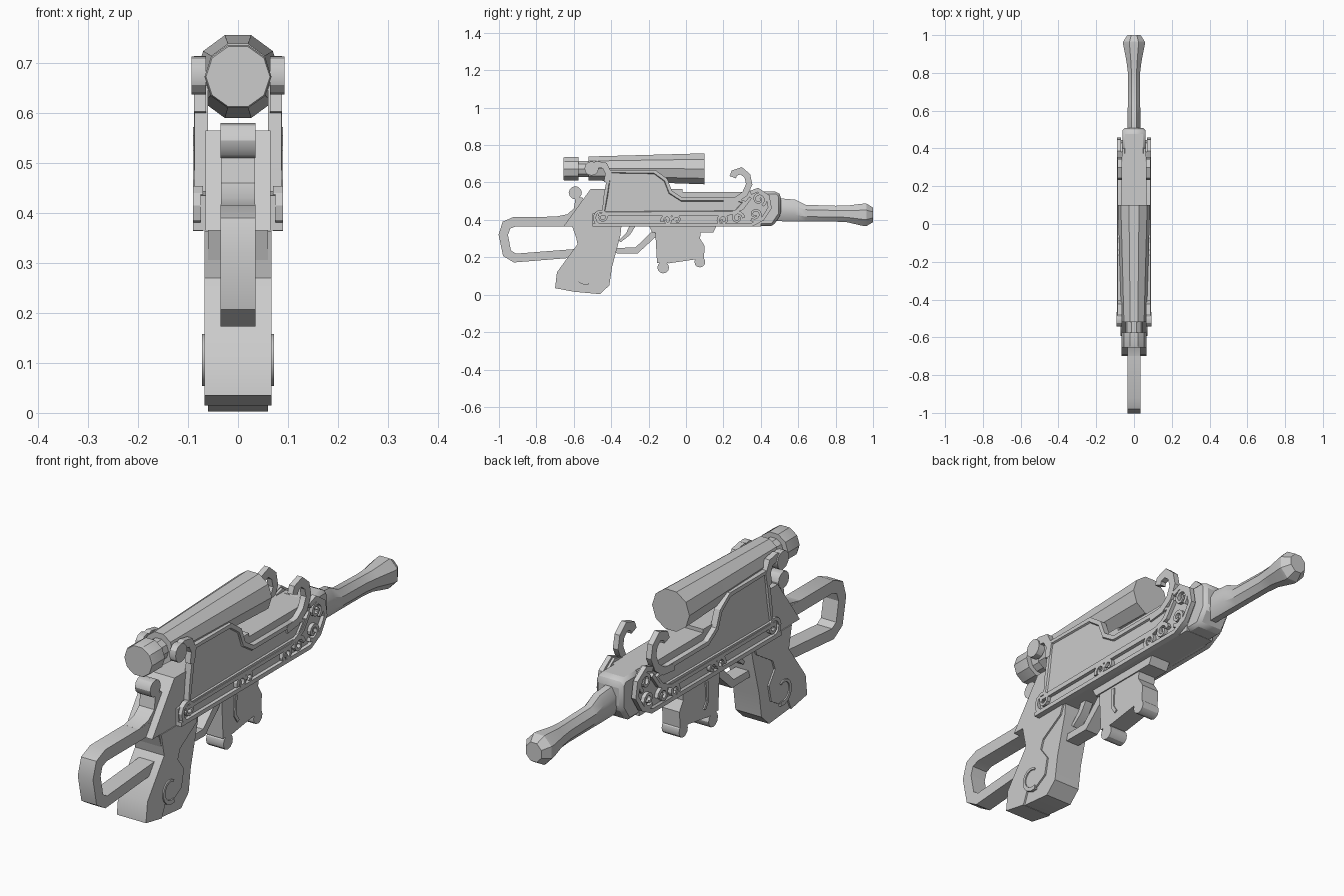
import bpy, bmesh, math
from mathutils import Vector

old = bpy.data.objects.get("Cube")
if old:
    bpy.data.objects.remove(old, do_unlink=True)

grey = bpy.data.materials.new("plain_grey")
grey.use_nodes = True
grey.diffuse_color = (0.6, 0.6, 0.6, 1)
grey.node_tree.nodes["Principled BSDF"].inputs["Base Color"].default_value = (0.6, 0.6, 0.6, 1)
parts = []


def finish(name, bm, mirror=False, bevel=0):
    bmesh.ops.recalc_face_normals(bm, faces=bm.faces)
    mesh = bpy.data.meshes.new(name)
    bm.to_mesh(mesh)
    bm.free()
    mesh.materials.append(grey)
    ob = bpy.data.objects.new(name, mesh)
    bpy.context.collection.objects.link(ob)
    if mirror:
        ob.modifiers.new("Mirror", "MIRROR")
    if bevel:
        mod = ob.modifiers.new("Bevel", "BEVEL")
        mod.width, mod.segments = bevel, 1
    parts.append(ob)
    return ob


def thicken(bm, x0, x1):
    """Extrude flat faces at x0 over to x1."""
    new = bmesh.ops.extrude_face_region(bm, geom=bm.faces[:], use_keep_orig=True)["geom"]
    verts = [g for g in new if isinstance(g, bmesh.types.BMVert)]
    bmesh.ops.translate(bm, verts=verts, vec=(x1 - x0, 0, 0))


def prism(name, outline, x0, x1, mirror=False, bevel=0, rim=0, depth=0):
    """Side outline (y, z) extruded across x, with an optional sunk panel."""
    bm = bmesh.new()
    bm.faces.new([bm.verts.new((x0, y, z)) for y, z in outline])
    thicken(bm, x0, x1)
    bmesh.ops.recalc_face_normals(bm, faces=bm.faces)
    if rim:
        outer = [f for f in bm.faces if f.normal.x > 0.9]
        inner = bmesh.ops.inset_region(bm, faces=outer, thickness=rim)
        bmesh.ops.inset_region(bm, faces=outer, thickness=0.004, depth=-depth)
    return finish(name, bm, mirror, bevel)


def ribbon(name, path, w0, w1, x0, x1, mirror=False):
    """Band of tapering width along a side path, extruded across x."""
    bm = bmesh.new()
    pts = [Vector(p) for p in path]
    rows = []
    for i, p in enumerate(pts):
        a = (p - pts[i - 1]).normalized() if i else (pts[1] - p).normalized()
        b = (pts[i + 1] - p).normalized() if i < len(pts) - 1 else a
        t = (a + b).normalized()
        w = (w0 + (w1 - w0) * i / (len(pts) - 1)) / 2 / max(t.dot(a), 0.6)
        n = Vector((-t.y, t.x)) * w
        rows.append([bm.verts.new((x0, *(p + s * n))) for s in (1, -1)])
    for r, q in zip(rows, rows[1:]):
        bm.faces.new((r[0], r[1], q[1], q[0]))
    thicken(bm, x0, x1)
    return finish(name, bm, mirror)


def lathe(name, rings, sides):
    """Loft of rings (y, centre z, x radius, z radius) along y."""
    bm = bmesh.new()
    loops = []
    for y, z, rx, rz in rings:
        angles = [math.tau * (i + 0.5) / sides for i in range(sides)]
        loops.append([bm.verts.new((rx * math.sin(a), y, z + rz * math.cos(a))) for a in angles])
    for a, b in zip(loops, loops[1:]):
        for i in range(sides):
            j = (i + 1) % sides
            bm.faces.new((a[i], a[j], b[j], b[i]))
    bm.faces.new(loops[0])
    bm.faces.new(loops[-1])
    return finish(name, bm)


def arc(cy, cz, r0, r1, start, turn, n=14):
    """Spiral points; angles in degrees."""
    out = []
    for i in range(n + 1):
        a, r = math.radians(start + turn * i / n), r0 + (r1 - r0) * i / n
        out.append((cy + r * math.cos(a), cz + r * math.sin(a)))
    return out


def disc(name, cy, cz, r, x0, x1, mirror=False):
    return prism(name, arc(cy, cz, r, r, 0, 330, 11), x0, x1, mirror)


# Receiver and front block
prism("receiver", [(-.655, .365), (-.51, .565), (-.02, .565), (-.02, .55), (.4, .55), (.4, .365)], -.065, .065)
prism("front_block", [(.36, .366), (.36, .551), (.49, .551), (.508, .53), (.508, .43), (.465, .366)],
      -.062, .062, bevel=.015)

# Barrel with flared muzzle
lathe("barrel", [(.48, .455, .037, .067), (.585, .45, .037, .063), (.64, .436, .035, .048),
                 (.8, .433, .035, .046), (.86, .432, .043, .048), (.95, .427, .062, .065),
                 (.965, .427, .062, .065), (1, .427, .038, .042)], 8)

# Scope
lathe("scope_tube", [(-.52, .675, .066, .067), (-.45, .675, .068, .069), (.1, .673, .086, .087)], 10)
lathe("scope_neck", [(-.6, .673, .045, .045), (-.5, .673, .045, .045)], 10)
lathe("scope_eyepiece", [(-.655, .673, .064, .063), (-.648, .673, .067, .066), (-.575, .673, .067, .066)], 10)

# Skeleton stock
ribbon("stock_loop", [(-.56, .224), (-.915, .196), (-.957, .222), (-.977, .32), (-.96, .372),
                      (-.915, .391), (-.62, .391)], .045, .052, -.035, .035)
prism("stock_riser", [(-.69, .366), (-.7, .417), (-.635, .43), (-.6, .46), (-.59, .52), (-.555, .52),
                      (-.5, .45), (-.5, .366)], -.0345, .0345)
disc("stock_knob", -.592, .545, .035, -.035, .035)

# Grip: slim front part, wider rear panel and its curl
prism("grip", [(-.61, .37), (-.575, .27), (-.68, .12), (-.685, .04), (-.59, .015), (-.46, .003), (-.41, .05),
               (-.395, .15), (-.35, .32), (-.345, .37)], -.06, .06)
prism("grip_rear_panel", [(-.6, .364), (-.355, .364), (-.37, .325), (-.475, .26), (-.49, .22), (-.45, .165),
                          (-.465, .095), (-.525, .06), (-.57, .075), (-.595, .015), (-.7, .035),
                          (-.69, .12), (-.58, .27)], -.067, .067)
ribbon("grip_curl", arc(-.54, .115, .055, .035, -70, -230, 10), .018, .008, .06, .072, True)

# Trigger and guard
ribbon("trigger", [(-.285, .37), (-.31, .325), (-.355, .285)], .03, .014, -.018, .018)
ribbon("trigger_guard", [(-.4, .236), (-.265, .236), (-.165, .33)], .028, .035, -.03, .03)

# Foregrip
prism("foregrip_mount", [(-.2, .37), (-.18, .332), (.145, .332), (.165, .37)], -.045, .045)
prism("foregrip", [(-.165, .35), (-.155, .17), (-.09, .168), (.045, .188), (.095, .185), (.1, .26),
                   (.075, .3), (.08, .35)], -.04, .04)
disc("foregrip_rear_curl", -.122, .145, .031, -.04, .04)
disc("foregrip_front_curl", .074, .175, .029, -.04, .04)
ribbon("foregrip_rib", [(-.075, .32), (-.08, .24), (-.06, .21)], .014, .014, .04, .045, True)

# Side plates with sunk panels
prism("side_plate", [(-.45, .43), (-.44, .53), (-.415, .667), (-.165, .667), (-.1, .62), (-.075, .555),
                     (-.02, .52), (.26, .52), (.32, .5), (.27, .43)], .06, .087, True, rim=.018, depth=.007)
prism("side_plate_base", [(-.5, .365), (-.5, .435), (-.4, .45), (.2, .48), (.33, .55), (.38, .565), (.43, .53),
                          (.445, .46), (.4, .39), (.35, .365)], .06, .075, True)
ribbon("plate_rear_hook", [(-.425, .6), (-.415, .65), (-.435, .69), (-.475, .697), (-.505, .685)],
       .03, .035, .064, .088, True)
disc("plate_rear_knob", -.505, .675, .038, .064, .093, True)
ribbon("plate_front_hook", [(.2, .5), (.27, .508), (.315, .54), (.338, .59), (.328, .635), (.295, .663),
                            (.258, .65), (.25, .628)], .03, .036, .064, .088, True)

# Raised rails and scrollwork
ribbon("upper_rail", [(-.47, .428), (.22, .428), (.3, .46), (.345, .52)], .016, .016, .07, .09, True)
ribbon("lower_rail", [(-.5, .373), (.35, .373), (.41, .405), (.448, .465), (.437, .525), (.385, .56), (.345, .545)],
       .017, .022, .07, .09, True)
scrolls = [(-.45, .415, .045, 250, -480), (-.1, .398, .03, 200, -430), (.2, .4, .03, 220, -430),
           (.275, .41, .034, 0, 430), (.37, .43, .036, 230, 450), (.39, .51, .04, -60, 470),
           (-.05, .4, .024, 180, -300)]
for cy, cz, r, start, turn in scrolls:
    ribbon("plate_scroll", arc(cy, cz, r, .008, start, turn), .016, .009, .07, .09, True)

# Smooth rounded runs, keep edges sharp
bpy.ops.object.select_all(action="DESELECT")
for ob in parts:
    ob.select_set(True)
bpy.context.view_layer.objects.active = parts[0]
bpy.ops.object.shade_smooth_by_angle(angle=math.radians(30))
